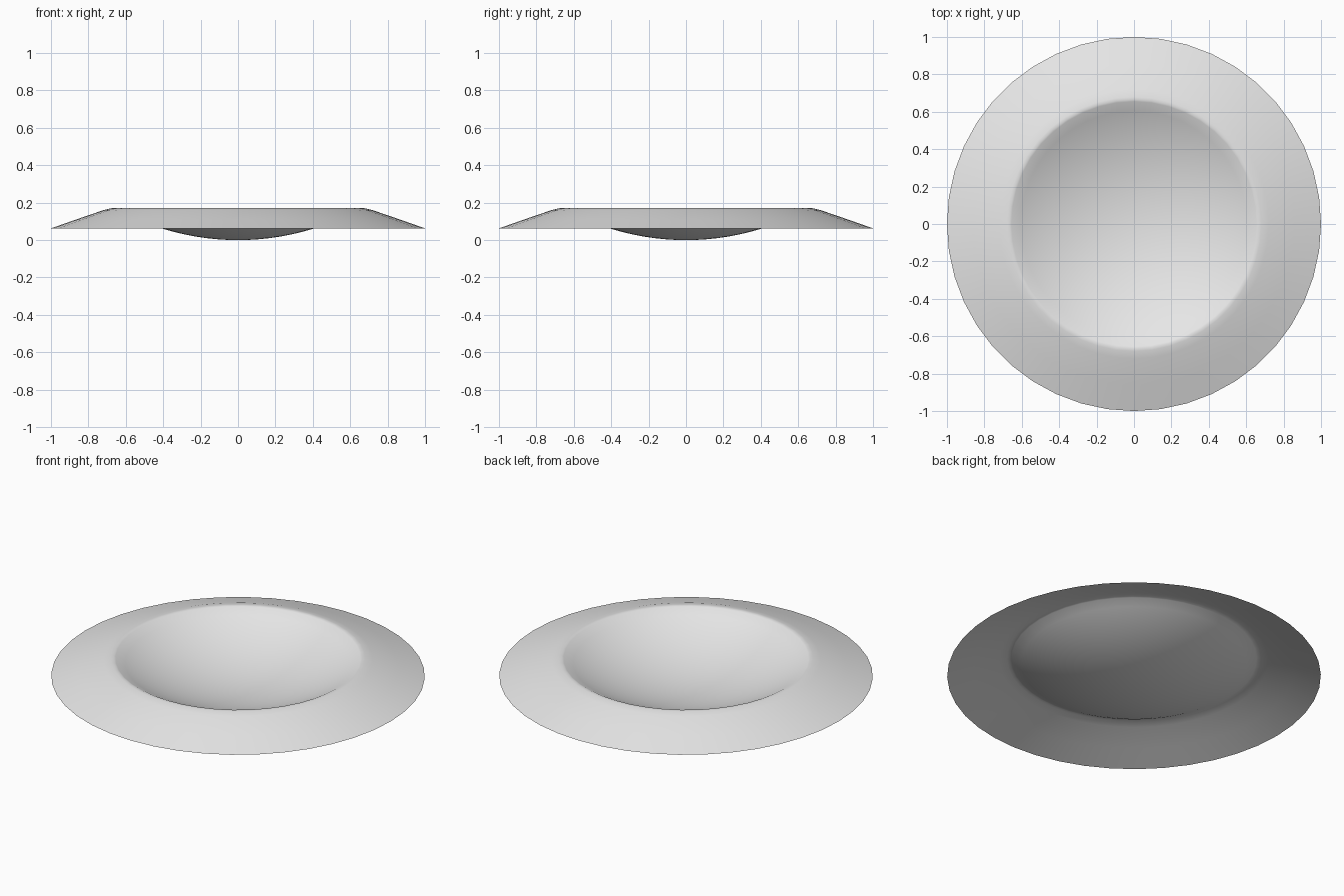
import bpy, bmesh, math

cube = bpy.data.objects.get("Cube")
if cube:
    bpy.data.objects.remove(cube, do_unlink=True)

SIDES = 44
RIM_RADIUS, RIM_HEIGHT = 0.655, 0.168
EDGE_HEIGHT = 0.063

grey = bpy.data.materials.new("plain grey")
grey.use_nodes = True
colour = (0.8, 0.8, 0.8, 1)
grey.diffuse_color = colour
grey.node_tree.nodes["Principled BSDF"].inputs["Base Color"].default_value = colour

# Bowl: spherical cap from the bottom up to the rim
ball = (RIM_RADIUS ** 2 + RIM_HEIGHT ** 2) / (2 * RIM_HEIGHT)
span = math.asin(RIM_RADIUS / ball)
steps = 12
profile = [(ball * math.sin(span * i / steps), ball * (1 - math.cos(span * i / steps)))
           for i in range(1, steps + 1)]

# Rounded crest, then the sloping brim out to the edge
profile += [(0.665, 0.171), (0.68, 0.17), (0.72, 0.16), (0.86, 0.112), (1, EDGE_HEIGHT)]

# Spin the profile into one thin shell
bm = bmesh.new()
centre = bm.verts.new((0, 0, 0))
rings = []
for r, z in profile:
    rings.append([bm.verts.new((r * math.cos(a), r * math.sin(a), z))
                  for a in (math.tau * k / SIDES for k in range(SIDES))])
for k in range(SIDES):
    n = (k + 1) % SIDES
    bm.faces.new((centre, rings[0][k], rings[0][n]))
    for inner, outer in zip(rings, rings[1:]):
        bm.faces.new((inner[k], outer[k], outer[n], inner[n]))

mesh = bpy.data.meshes.new("dish")
bm.to_mesh(mesh)
bm.free()
mesh.materials.append(grey)
dish = bpy.data.objects.new("dish", mesh)
bpy.context.collection.objects.link(dish)
mesh.shade_smooth()
